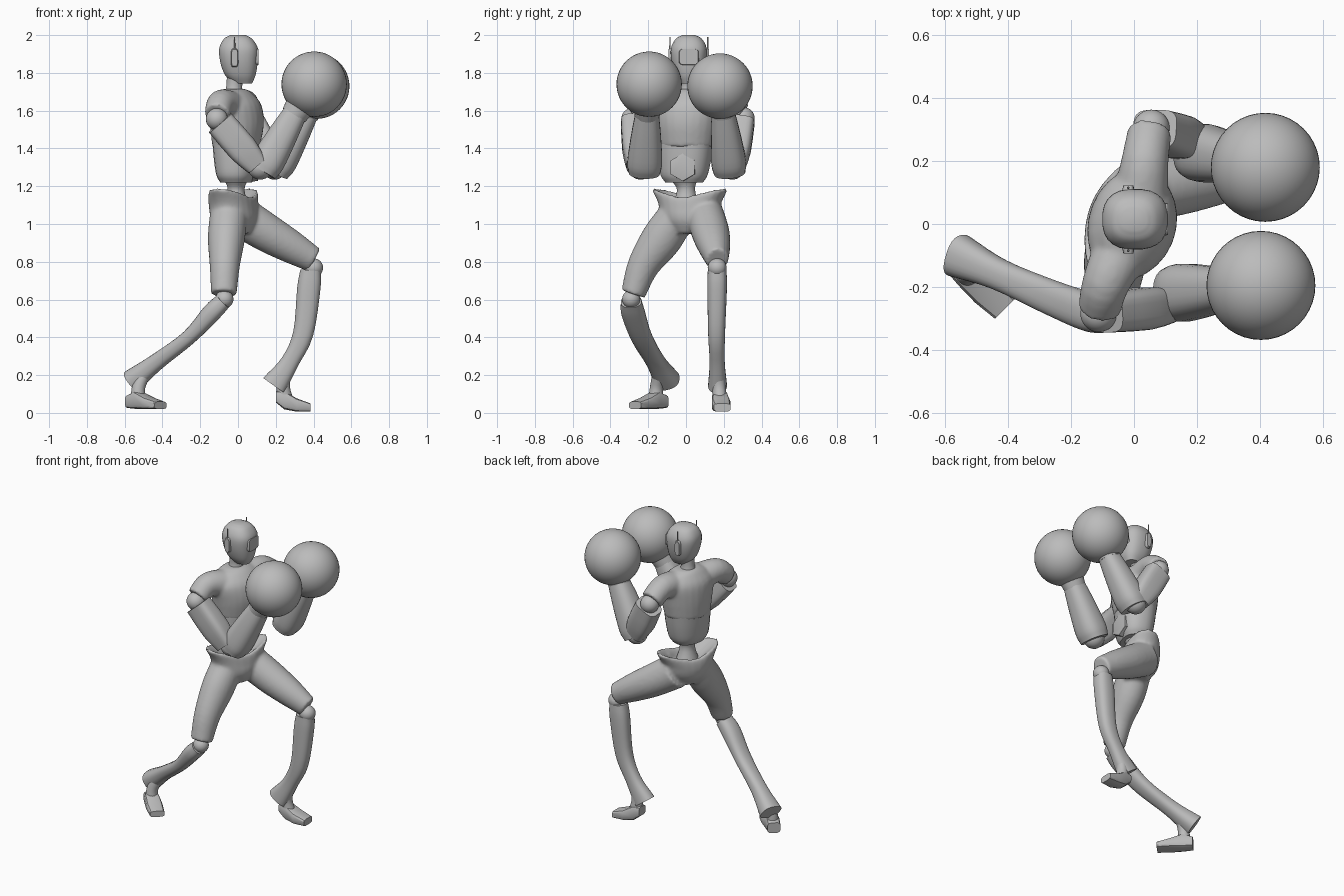
import bpy, bmesh, math
from mathutils import Vector

cube = bpy.data.objects.get("Cube")
if cube:
    bpy.data.objects.remove(cube)

grey = bpy.data.materials.new("plain grey")
grey.use_nodes = True
grey.diffuse_color = (0.5, 0.5, 0.5, 1)
grey.node_tree.nodes["Principled BSDF"].inputs["Base Color"].default_value = (0.5, 0.5, 0.5, 1)

X, Y, Z = Vector((1, 0, 0)), Vector((0, 1, 0)), Vector((0, 0, 1))
SHOULDER_SIDE = Vector((0.27, 0.96, 0))
HIP_SIDE = Vector((0.39, 0.92, 0))


def finish(name, bm, angle=35, remesh=False):
    """Turn a bmesh into a smooth-shaded object."""
    bmesh.ops.recalc_face_normals(bm, faces=bm.faces)
    mesh = bpy.data.meshes.new(name)
    bm.to_mesh(mesh)
    bm.free()
    mesh.materials.append(grey)
    obj = bpy.data.objects.new(name, mesh)
    bpy.context.collection.objects.link(obj)
    bpy.ops.object.select_all(action='DESELECT')
    obj.select_set(True)
    bpy.context.view_layer.objects.active = obj
    bpy.ops.object.shade_smooth_by_angle(angle=math.radians(angle))
    if remesh:
        # fuse overlapping volumes into one skin
        mod = obj.modifiers.new("fuse", 'REMESH')
        mod.mode = 'VOXEL'
        mod.voxel_size = 0.01
        mod.use_smooth_shade = True
        soft = obj.modifiers.new("soften", 'SMOOTH')
        soft.factor = 0.5
        soft.iterations = 6
    return obj


def spline(rows, steps):
    """Catmull-Rom through rows of (x, y, z, side radius, other radius)."""
    rows = [Vector(r) for r in rows]
    out = []
    for i in range(len(rows) - 1):
        p1, p2 = rows[i], rows[i + 1]
        p0 = rows[i - 1] if i else p1 * 2 - p2
        p3 = rows[i + 2] if i + 2 < len(rows) else p2 * 2 - p1
        for k in range(steps):
            t = k / steps
            out.append(p1 + (p2 - p0) * (t / 2)
                       + (p0 * 2 - p1 * 5 + p2 * 4 - p3) * (t * t / 2)
                       + (p1 * 3 - p0 - p2 * 3 + p3) * (t ** 3 / 2))
    return out + [rows[-1]]


def loft(bm, rows, side=Y, steps=4, sides=24, power=1.0, axis=None):
    """Skin elliptic (power 1) to boxy (power 0.4) rings along a path."""
    rows = spline(rows, steps)
    pts = [Vector(r[:3]) for r in rows]
    rings = []
    for i, row in enumerate(rows):
        n = axis or (pts[min(i + 1, len(pts) - 1)] - pts[max(i - 1, 0)]).normalized()
        s = (side - n * side.dot(n)).normalized()
        o = n.cross(s)
        ring = []
        for k in range(sides):
            a = math.tau * (k + 0.5) / sides
            c, d = math.cos(a), math.sin(a)
            c = math.copysign(abs(c) ** power, c)
            d = math.copysign(abs(d) ** power, d)
            ring.append(bm.verts.new(pts[i] + s * c * row[3] + o * d * row[4]))
        rings.append(ring)
    for lo, hi in zip(rings, rings[1:]):
        for k in range(sides):
            m = (k + 1) % sides
            bm.faces.new((lo[k], lo[m], hi[m], hi[k]))
    bm.faces.new(rings[0][::-1])
    bm.faces.new(rings[-1])


def part(name, rows, **kw):
    bm = bmesh.new()
    loft(bm, rows, **kw)
    return finish(name, bm)


def ball(name, centre, radius):
    bm = bmesh.new()
    bmesh.ops.create_uvsphere(bm, u_segments=40, v_segments=24, radius=radius)
    bmesh.ops.translate(bm, verts=bm.verts, vec=centre)
    return finish(name, bm)


# Head, neck, visor and ear pods
part("head", [(0.025, .015, 1.745, .045, .05), (.012, .015, 1.79, .072, .082),
              (.005, .015, 1.86, .092, .1), (.003, .015, 1.93, .095, .103),
              (0, .015, 1.98, .07, .075), (0, .015, 2.0, .035, .04)], power=.8, axis=Z)
part("neck", [(-.02, .01, 1.68, .055, .055), (-.02, .01, 1.73, .042, .042),
              (-.01, .01, 1.8, .045, .05)])
part("visor", [(.085, .015, 1.885, .055, .045), (.108, .015, 1.885, .05, .042)],
     steps=1, power=.4)
for label, d in (("left", 1), ("right", -1)):
    y = .015 + d * .09
    part(label + "_ear_pod", [(-.018, y, 1.88, .02, .05), (-.018, y + d * .018, 1.88, .016, .045)],
         side=X, steps=1, power=.5)
    part(label + "_antenna", [(-.018, y + d * .01, 1.9, .005, .005),
                              (-.018, y + d * .01, 1.99, .003, .003)], steps=1, sides=8)

# Chest fused with short sleeves
bm = bmesh.new()
loft(bm, [(-.01, 0, 1.41, .15, .125), (-.005, 0, 1.53, .17, .14), (-.01, 0, 1.63, .18, .13),
          (-.015, .005, 1.69, .13, .09), (-.02, .01, 1.715, .07, .06)], side=SHOULDER_SIDE, axis=Z)
loft(bm, [(.02, .08, 1.62, .09, .085), (.035, .2, 1.635, .075, .075), (.05, .295, 1.58, .07, .068)], side=X)
loft(bm, [(-.04, -.08, 1.62, .09, .085), (-.09, -.19, 1.635, .075, .075),
          (-.11, -.27, 1.58, .068, .066)], side=X)
finish("chest", bm, remesh=True)

# Abdomen, belly plate and waist column
part("abdomen", [(-.01, -.01, 1.22, .1, .08), (-.01, -.01, 1.26, .125, .1),
                 (-.01, -.005, 1.34, .138, .112), (-.01, 0, 1.43, .145, .12)],
     side=SHOULDER_SIDE, axis=Z, power=.85)
part("belly_plate", [(.06, -.015, 1.3, .075, .075), (.105, -.018, 1.3, .073, .073),
                     (.108, -.018, 1.3, .058, .058)], steps=1, sides=6)
part("waist", [(-.01, 0, 1.08, .08, .07), (-.01, 0, 1.18, .048, .045), (-.01, -.005, 1.24, .075, .065)])

# Hips fused with both thighs, the waistband rising towards each side
bm = bmesh.new()
loft(bm, [(-.01, .01, .95, .07, .07), (-.02, .015, 1.02, .14, .115), (-.025, .02, 1.1, .18, .12),
          (-.025, .02, 1.155, .215, .11), (-.025, .02, 1.15, .18, .09), (-.02, .01, 1.11, .09, .06)],
     side=HIP_SIDE, axis=Z)
for v in bm.verts:
    if v.co.z > 1.08:
        v.co.z += .25 * abs((v.co - Vector((-.025, .02, 0))).dot(HIP_SIDE)) - .02
loft(bm, [(-.05, -.05, 1.04, .1, .1), (-.062, -.13, .92, .108, .098), (-.07, -.225, .78, .085, .08),
          (-.075, -.28, .63, .065, .068)])
loft(bm, [(.0, .1, 1.05, .1, .11), (.15, .13, .955, .1, .102), (.28, .15, .88, .085, .088),
          (.4, .165, .81, .06, .068)])
finish("hips_and_thighs", bm, remesh=True)

# Knees, shins with flared calf ends, ankles and feet
ball("left_knee", (.4, .165, .768), .05)
ball("right_knee", (-.072, -.29, .602), .048)
part("left_shin", [(.385, .165, .755, .05, .055), (.375, .165, .66, .052, .062),
                   (.345, .162, .42, .045, .054), (.275, .165, .27, .04, .048),
                   (.19, .167, .145, .05, .07)], power=.8)
part("right_shin", [(-.08, -.29, .59, .055, .045), (-.14, -.28, .53, .062, .05),
                    (-.26, -.235, .4, .056, .04), (-.43, -.16, .27, .05, .045),
                    (-.56, -.1, .17, .07, .062)], power=.8)
part("left_ankle", [(.25, .172, .22, .035, .035), (.24, .175, .14, .035, .035),
                    (.25, .18, .06, .04, .045)])
part("right_ankle", [(-.49, -.14, .22, .035, .035), (-.525, -.155, .14, .035, .035),
                     (-.53, -.16, .07, .04, .04)])
part("left_foot", [(.2, .178, .085, .035, .03), (.245, .18, .068, .042, .05),
                   (.31, .186, .042, .05, .036), (.385, .192, .028, .045, .022)],
     steps=1, sides=12, power=.5, axis=X)
part("right_foot", [(-.57, -.12, .06, .04, .035), (-.525, -.165, .068, .045, .048),
                    (-.47, -.215, .052, .05, .032), (-.41, -.27, .04, .045, .02)],
     side=Vector((.7, .7, 0)), steps=1, sides=12, power=.5, axis=Vector((.7, -.7, 0)))

# Arms: joint ball, boxy upper arm, elbow, forearm, cuff and round glove
ARMS = {
    "left": ((.055, .305, 1.56), (.185, .26, 1.31), (.2, .23, 1.29), (.37, .195, 1.6), (.417, .18, 1.73)),
    "right": ((-.112, -.285, 1.555), (.1, -.26, 1.31), (.135, -.22, 1.29), (.31, -.205, 1.6),
              (.403, -.195, 1.74)),
}
for label, points in ARMS.items():
    shoulder, elbow, low, wrist, fist = map(Vector, points)
    ball(label + "_shoulder_joint", shoulder, .058)
    start = shoulder.lerp(elbow, .08)
    part(label + "_upper_arm", [(*start, .062, .078), (*start.lerp(elbow, .6), .068, .08),
                                (*elbow, .055, .06)], power=.55, steps=2)
    ball(label + "_elbow", elbow.lerp(low, .5), .065)
    bottom = low.lerp(wrist, -.04)
    part(label + "_forearm", [(*bottom, .085, .078), (*low.lerp(wrist, .15), .092, .09),
                              (*low.lerp(wrist, .6), .078, .078), (*wrist, .06, .062)], power=.8)
    part(label + "_cuff", [(*low.lerp(wrist, .92), .066, .07), (*wrist.lerp(fist, .5), .085, .085)], steps=1)
    ball(label + "_glove", fist, .173)
